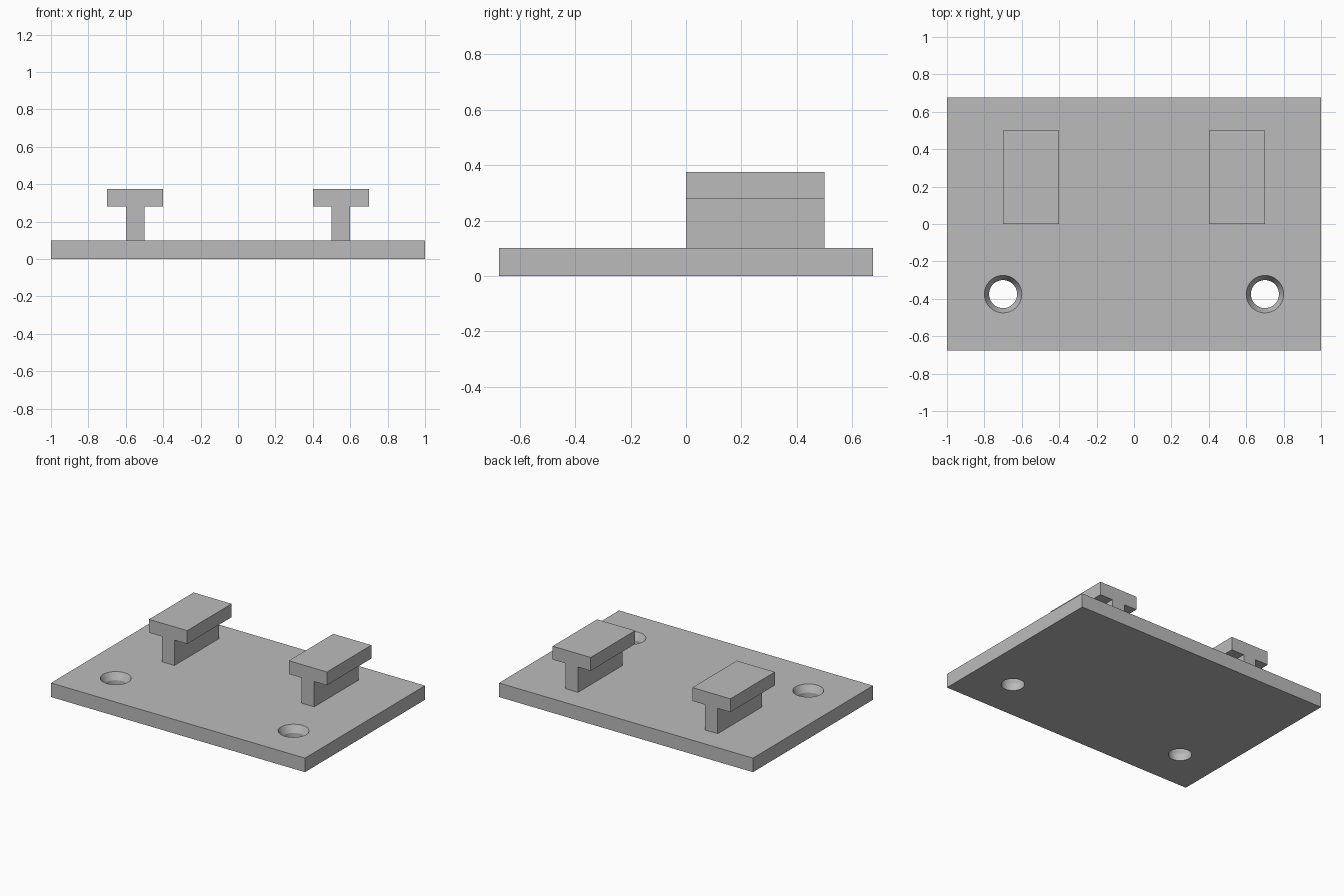
import bpy, bmesh, math

cube = bpy.data.objects.get("Cube")
if cube:
    bpy.data.objects.remove(cube, do_unlink=True)

grey = bpy.data.materials.new("plain_grey")
grey.use_nodes = True
grey.diffuse_color = (0.5, 0.5, 0.5, 1)
grey.node_tree.nodes["Principled BSDF"].inputs["Base Color"].default_value = grey.diffuse_color


def finish(name, bm):
    bmesh.ops.recalc_face_normals(bm, faces=bm.faces)
    mesh = bpy.data.meshes.new(name)
    bm.to_mesh(mesh)
    bm.free()
    mesh.materials.append(grey)
    obj = bpy.data.objects.new(name, mesh)
    bpy.context.collection.objects.link(obj)
    return obj


def extrude_y(name, outline, y0, y1):
    """Extrude an x-z outline along y."""
    bm = bmesh.new()
    face = bm.faces.new([bm.verts.new((x, y0, z)) for x, z in outline])
    new = bmesh.ops.extrude_face_region(bm, geom=[face])["geom"]
    verts = [v for v in new if isinstance(v, bmesh.types.BMVert)]
    bmesh.ops.translate(bm, verts=verts, vec=(0, y1 - y0, 0))
    return finish(name, bm)


def revolve(name, profile, x, y, sides=64):
    """Closed solid of rings (radius, z) with flat end caps."""
    bm = bmesh.new()
    rings = []
    for r, z in profile:
        angles = [math.tau * i / sides for i in range(sides)]
        rings.append([bm.verts.new((x + r * math.cos(a), y + r * math.sin(a), z)) for a in angles])
    for low, high in zip(rings, rings[1:]):
        for i in range(sides):
            j = (i + 1) % sides
            bm.faces.new((low[i], low[j], high[j], high[i]))
    bm.faces.new(rings[0])
    bm.faces.new(rings[-1])
    return finish(name, bm)


# Base plate
plate = extrude_y("base_plate", [(-1, 0), (1, 0), (1, 0.1), (-1, 0.1)], -0.675, 0.675)

# Countersunk screw holes
for side, label in ((-1, "right"), (1, "left")):
    cutter = revolve(label + "_hole_cutter",
                     [(0.075, -0.1), (0.075, 0.05), (0.125, 0.15)], 0.7 * side, -0.375)
    cutter.hide_render = True
    mod = plate.modifiers.new("hole", "BOOLEAN")
    mod.operation = "DIFFERENCE"
    mod.solver = "EXACT"
    mod.object = cutter
    bpy.ops.object.select_all(action="DESELECT")
    bpy.context.view_layer.objects.active = plate
    plate.select_set(True)
    bpy.ops.object.modifier_apply(modifier=mod.name)
    bpy.data.objects.remove(cutter, do_unlink=True)
bpy.ops.object.shade_smooth_by_angle(angle=math.radians(20))

# T-shaped rails, symmetric about their own centre line
half = [(0.05, 0.1), (0.05, 0.28), (0.15, 0.28), (0.15, 0.375)]
tee = half + [(-x, z) for x, z in reversed(half)]
for side, label in ((-1, "right"), (1, "left")):
    extrude_y(label + "_t_rail", [(x + 0.55 * side, z) for x, z in tee], 0, 0.5)
